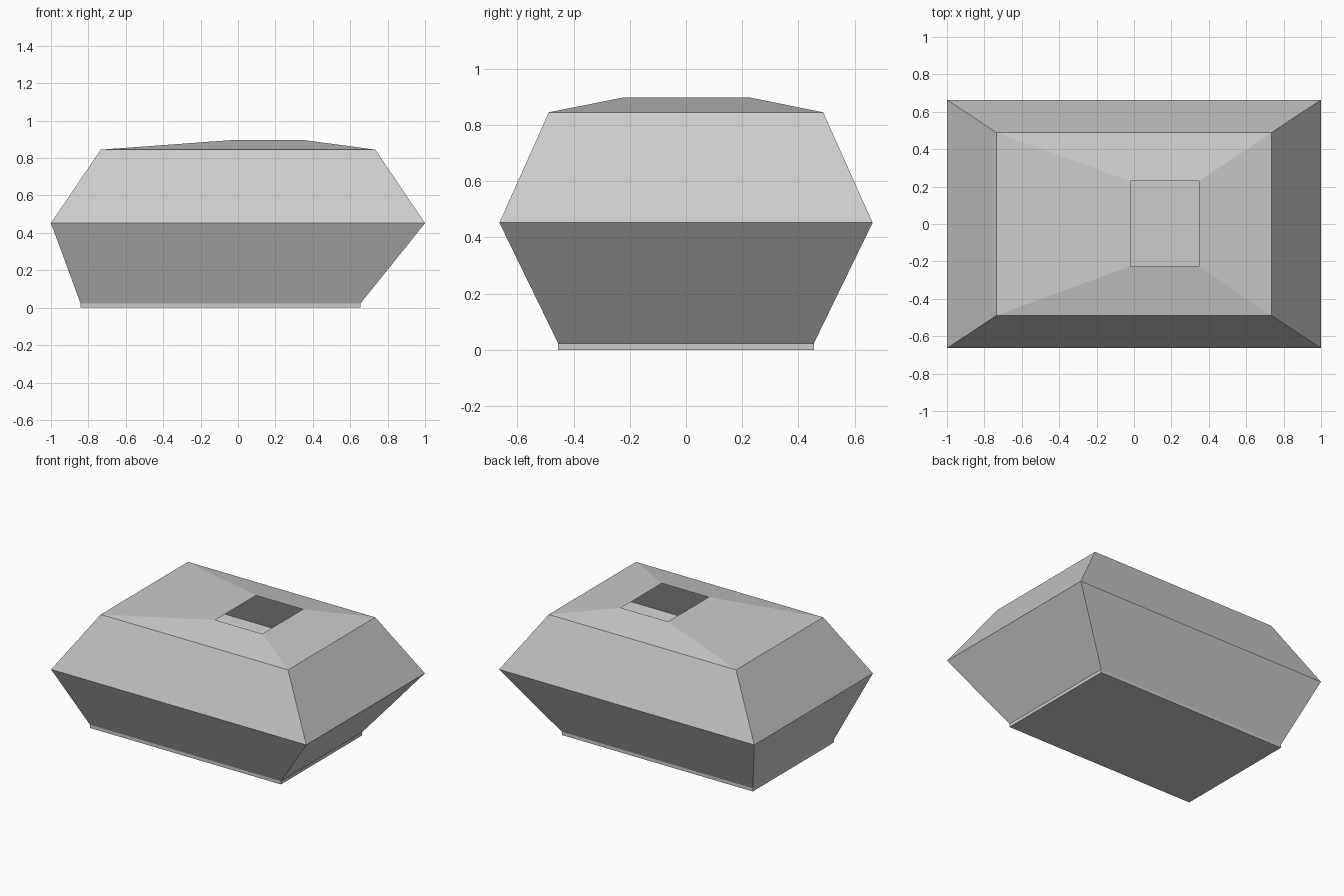
import bpy, bmesh

if "Cube" in bpy.data.objects:
    bpy.data.objects.remove(bpy.data.objects["Cube"])

# Rectangular rings from base to rim: x min, x max, y min, y max, z
RINGS = [
    (-0.842, 0.655, -0.455, 0.455, 0.0),
    (-0.842, 0.655, -0.455, 0.455, 0.023),
    (-1.0, 1.0, -0.664, 0.664, 0.452),
    (-0.734, 0.734, -0.488, 0.488, 0.845),
    (-0.02, 0.348, -0.226, 0.23, 0.897),
]


def add_ring(bm, x0, x1, y0, y1, z):
    return [bm.verts.new((x, y, z)) for x, y in ((x0, y0), (x1, y0), (x1, y1), (x0, y1))]


# Faceted thin shell: closed floor, open mouth at the top
bm = bmesh.new()
loops = [add_ring(bm, *ring) for ring in RINGS]
bm.faces.new(loops[0][::-1])
for low, high in zip(loops, loops[1:]):
    for i in range(4):
        j = (i + 1) % 4
        bm.faces.new((low[i], low[j], high[j], high[i]))

mesh = bpy.data.meshes.new("hollow_shell")
bm.to_mesh(mesh)
bm.free()
shell = bpy.data.objects.new("hollow_shell", mesh)
bpy.context.collection.objects.link(shell)
